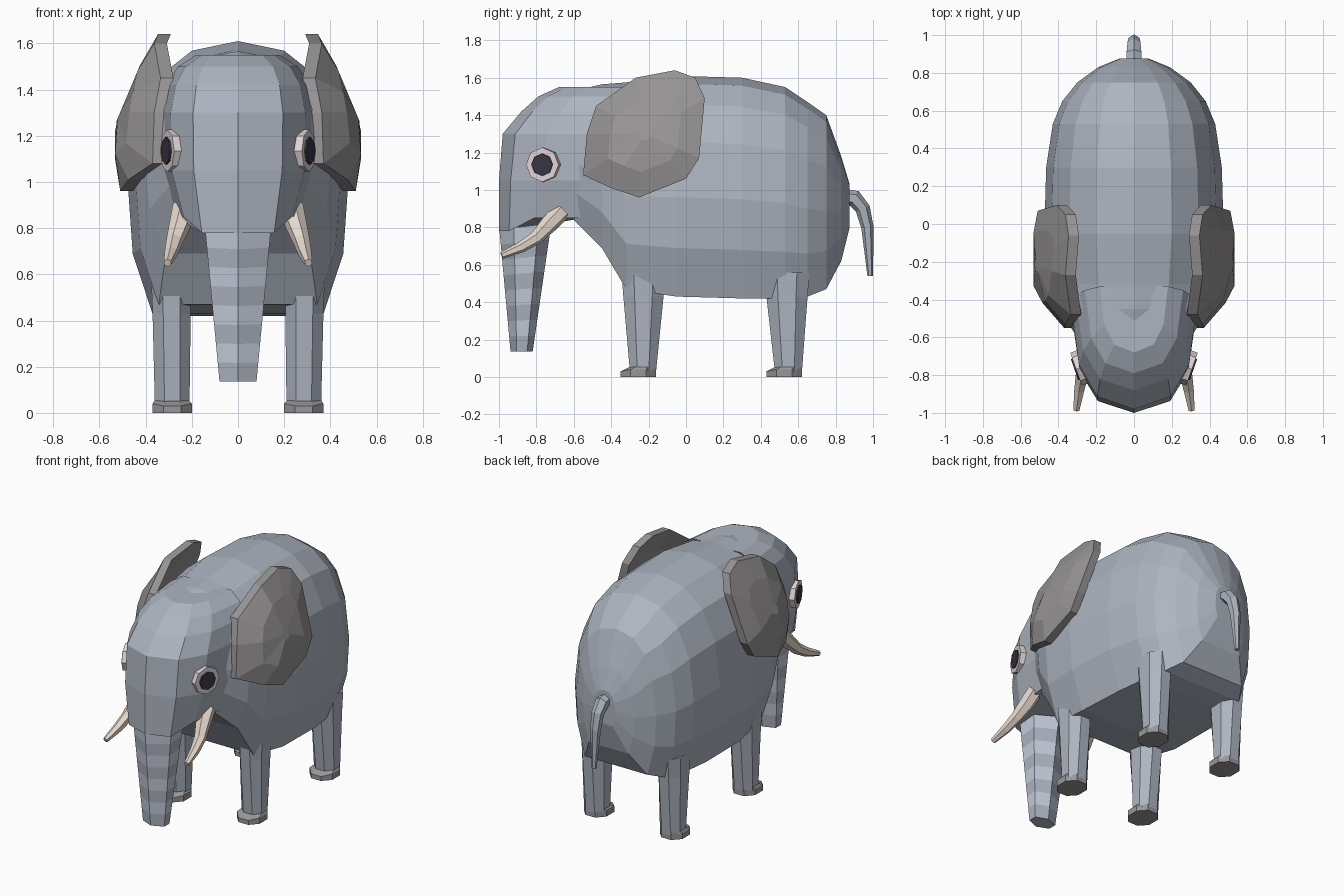
import bpy, bmesh, math
from mathutils import Vector

if "Cube" in bpy.data.objects:
    bpy.data.objects.remove(bpy.data.objects["Cube"])


def material(name, r, g, b):
    m = bpy.data.materials.new(name)
    m.diffuse_color = (r, g, b, 1)
    m.use_nodes = True
    m.node_tree.nodes["Principled BSDF"].inputs["Base Color"].default_value = m.diffuse_color
    return m


SKIN = material("skin", .42, .46, .53)
STRIPE = material("trunk_stripe", .56, .61, .72)
EAR = material("ear_skin", .31, .295, .30)
FOOT = material("foot_skin", .31, .31, .33)
IVORY = material("ivory", .80, .70, .62)
EYE = material("eye_rim", .75, .66, .67)
PUPIL = material("pupil_dark", .04, .035, .06)


def loft(name, rings, mat):
    """Closed flat-shaded skin through rings of equal point count."""
    bm = bmesh.new()
    vs = [[bm.verts.new(p) for p in ring] for ring in rings]
    n = len(vs[0])
    for a, b in zip(vs, vs[1:]):
        for i in range(n):
            j = (i + 1) % n
            bm.faces.new((a[i], a[j], b[j], b[i]))
    bm.faces.new(vs[0])
    bm.faces.new(vs[-1])
    bmesh.ops.recalc_face_normals(bm, faces=bm.faces)
    me = bpy.data.meshes.new(name)
    bm.to_mesh(me)
    bm.free()
    ob = bpy.data.objects.new(name, me)
    bpy.context.collection.objects.link(ob)
    me.materials.append(mat)
    return ob


def symmetric(half):
    """Complete a half ring whose first and last points lie on x = 0."""
    return half + [(-x, y, z) for x, y, z in half[-2:0:-1]]


def tube(name, path, mat, sides=6):
    """Tapered tube through (x, y, z, radius) points."""
    pts = [Vector(p[:3]) for p in path]
    rings = []
    for i, p in enumerate(pts):
        d = pts[min(i + 1, len(pts) - 1)] - pts[max(i - 1, 0)]
        q = d.to_track_quat('Z', 'X')
        r = path[i][3]
        angles = [2 * math.pi * k / sides for k in range(sides)]
        rings.append([p + q @ Vector((r * math.cos(a), r * math.sin(a), 0)) for a in angles])
    return loft(name, rings, mat)


def disc(name, centre, normal, r, depth, mat):
    n = Vector(normal).normalized() * depth / 2
    c = Vector(centre)
    return tube(name, [(*(c - n), r), (*(c + n), r)], mat, 8)


# Body: stations along y (y, half width, bottom, top)
SECTION = [(0, 1), (.42, .965), (.72, .87), (.92, .70), (1, .45), (.96, .22), (.78, 0), (0, 0)]
body = [(-.60, .30, .84, 1.53), (-.45, .40, .69, 1.565), (-.32, .44, .47, 1.575),
        (-.05, .475, .43, 1.61), (.30, .465, .42, 1.60), (.53, .43, .42, 1.55),
        (.65, .38, .43, 1.47), (.75, .30, .47, 1.40), (.83, .19, .62, 1.18), (.875, .08, .80, 1.03)]
loft("body", [symmetric([(w * fx, y, b + (t - b) * fz) for fx, fz in SECTION])
              for y, w, b, t in body], SKIN)

# Head: horizontal sections (z, front y, half width, back y, side lift)
COLUMNS = [(0, 0, 0), (.58, .12, 0), (.87, .42, 1), (1, 1, 1), (0, 1, 1)]
head = [(.78, -1.0, .27, -.55, .07), (1.05, -1.0, .33, -.48, 0), (1.30, -.98, .335, -.42, 0),
        (1.42, -.88, .31, -.38, 0), (1.50, -.79, .26, -.35, 0), (1.55, -.68, .18, -.33, 0)]
loft("head", [symmetric([(w * fx, yf + (yb - yf) * fy, z + lift * fl) for fx, fy, fl in COLUMNS])
              for z, yf, w, yb, lift in head], SKIN)

# Trunk: six-sided taper with alternating bands
BANDS = 8
rings = []
for i in range(BANDS + 1):
    t = i / BANDS
    w, z = .143 - .063 * t, .79 - .655 * t
    f, b = -.998 + .06 * t, -.72 - .10 * t
    lift = .03 * (1 - t)
    rings.append(symmetric([(0, f, z), (w, f + (b - f) * .28, z + lift * .3),
                            (w, f + (b - f) * .75, z + lift * .8), (0, b, z + lift)]))
trunk = loft("trunk", rings, SKIN)
trunk.data.materials.append(STRIPE)
for i, face in enumerate(trunk.data.polygons):
    if i < BANDS * 6 and (i // 6) % 2 == 0:
        face.material_index = 1

# Tail
tube("tail", [(0, .85, .96, .045), (0, .90, .955, .045), (0, .945, .90, .04),
              (0, .97, .80, .033), (0, .985, .54, .015)], SKIN)


def octagon(x0, x1, y0, y1, z, z_front=None):
    """Rectangle with cut corners; the front edge may sit at another height."""
    c = .28
    dx, dy = (x1 - x0) * c, (y1 - y0) * c
    zf = z if z_front is None else z_front
    return [(x0 + dx, y0, zf), (x1 - dx, y0, zf), (x1, y0 + dy, z), (x1, y1 - dy, z),
            (x1 - dx, y1, z), (x0 + dx, y1, z), (x0, y1 - dy, z), (x0, y0 + dy, z)]


# Ear outline (y, z) and its curved distance from the centre plane
OUTLINE = [(-.55, 1.08), (-.53, 1.30), (-.48, 1.45), (-.27, 1.60), (-.06, 1.64), (.05, 1.60),
           (.10, 1.49), (.07, 1.17), (0, 1.06), (-.25, .96), (-.40, 1.01)]


def ear_ring(scale, offset):
    ring = []
    for y, z in OUTLINE:
        y, z = -.22 + (y + .22) * scale, 1.30 + (z - 1.30) * scale
        x = .51 - .42 * max(0, z - 1.25) - .7 * max(0, -.35 - y) + offset
        ring.append((x, y, z))
    return ring


for s, side in ((1, "right"), (-1, "left")):
    def flip(rings):
        return [[(s * x, y, z) for x, y, z in ring] for ring in rings]

    # Ears
    loft(side + "_ear", flip([ear_ring(.1, -.035), ear_ring(.55, -.035), ear_ring(1, -.055),
                              ear_ring(1, 0), ear_ring(.6, .022), ear_ring(.1, .022)]), EAR)

    # Legs and feet (top y range, ankle y range, toe)
    for end, ta, tb, aa, ab, toe in (("front", -.345, -.11, -.30, -.16, -.35),
                                     ("rear", .42, .66, .475, .62, .43)):
        loft(f"{side}_{end}_leg", flip([octagon(.205, .375, ta, tb, .56),
                                        octagon(.205, .37, ta + .01, tb - .01, .43),
                                        octagon(.21, .36, aa, ab, .03)]), SKIN)
        loft(f"{side}_{end}_foot", flip([octagon(.20, .37, toe, ab, 0),
                                         octagon(.20, .37, toe, ab, .04, .03),
                                         octagon(.215, .36, toe + .04, ab, .055, .05)]), FOOT)

    # Eyes
    normal = (s * .94, -.33, 0)
    disc(side + "_eye", (s * .288, -.762, 1.135), normal, .092, .04, EYE)
    disc(side + "_pupil", (s * .294, -.764, 1.135), normal, .06, .044, PUPIL)

    # Tusks
    tube(side + "_tusk", [(s * .235, -.66, .89, .05), (s * .25, -.73, .82, .048),
                          (s * .275, -.80, .745, .037), (s * .29, -.88, .695, .03),
                          (s * .305, -.985, .65, .018)], IVORY)
